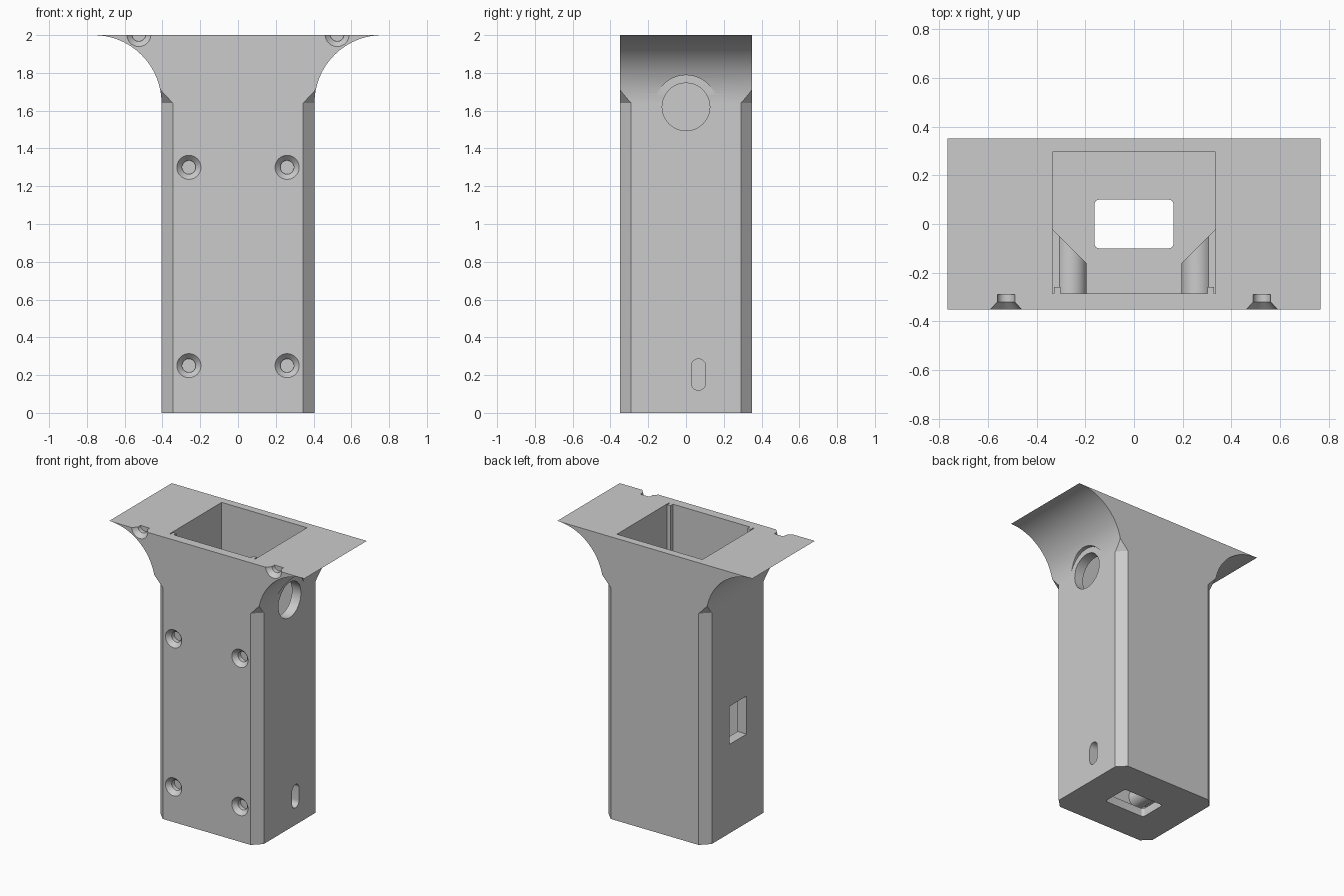
import bpy, bmesh
from math import sin, cos, pi, radians
from mathutils import Vector

cube = bpy.data.objects.get("Cube")
if cube:
    bpy.data.objects.remove(cube, do_unlink=True)

grey = bpy.data.materials.new("plain grey")
grey.use_nodes = True
grey.diffuse_color = (0.6, 0.6, 0.6, 1)
grey.node_tree.nodes["Principled BSDF"].inputs["Base Color"].default_value = (0.6, 0.6, 0.6, 1)

SCREW_Z = (0.25, 1.3)
BODY_X, BODY_Y, FLARE_R = 0.405, 0.35, 0.36
WALL_X, FRONT_IN, BACK_IN = 0.335, -0.285, 0.295


def loft(name, lower, upper):
    """Closed solid between two matching rings of points."""
    bm = bmesh.new()
    a = [bm.verts.new(p) for p in lower]
    b = [bm.verts.new(p) for p in upper]
    n = len(a)
    bm.faces.new(a)
    bm.faces.new(b)
    for i in range(n):
        j = (i + 1) % n
        bm.faces.new((a[i], a[j], b[j], b[i]))
    bmesh.ops.recalc_face_normals(bm, faces=bm.faces)
    mesh = bpy.data.meshes.new(name)
    bm.to_mesh(mesh)
    bm.free()
    mesh.materials.append(grey)
    obj = bpy.data.objects.new(name, mesh)
    bpy.context.collection.objects.link(obj)
    return obj


def place(axis, u, v, w):
    return {"x": (w, u, v), "y": (u, w, v), "z": (u, v, w)}[axis]


def prism(name, points, axis, lo, hi):
    return loft(name, [place(axis, u, v, lo) for u, v in points],
                [place(axis, u, v, hi) for u, v in points])


def box(name, x, y, z):
    return prism(name, [(x[0], y[0]), (x[1], y[0]), (x[1], y[1]), (x[0], y[1])], "z", *z)


def arc(cx, cy, r, start, end, n):
    return [(cx + r * cos(radians(start + (end - start) * i / n)),
             cy + r * sin(radians(start + (end - start) * i / n))) for i in range(n + 1)]


def circle(cx, cy, r, n=40):
    return arc(cx, cy, r, 0, 360, n)[:-1]


def rounded(w, h, r, cx=0, cy=0, n=6):
    corners = ((1, 1, 0), (-1, 1, 90), (-1, -1, 180), (1, -1, 270))
    return [p for sx, sy, a in corners
            for p in arc(cx + sx * (w / 2 - r), cy + sy * (h / 2 - r), r, a, a + 90, n)]


def combine(target, tool, operation):
    tool.hide_render = True
    mod = target.modifiers.new(tool.name, "BOOLEAN")
    mod.operation, mod.solver, mod.object = operation, "EXACT", tool
    bpy.context.view_layer.update()
    graph = bpy.context.evaluated_depsgraph_get()
    mesh = bpy.data.meshes.new_from_object(target.evaluated_get(graph))
    target.modifiers.clear()
    target.data = mesh
    bpy.data.objects.remove(tool, do_unlink=True)


# Column with a flared top
flare = arc(BODY_X + FLARE_R, 2 - FLARE_R, FLARE_R, 180, 90, 32)
profile = [(BODY_X, 0)] + flare
profile += [(-x, z) for x, z in reversed(profile)]
housing = prism("housing", profile, "y", -BODY_Y, BODY_Y)

# Chamfered corners with slanted upper ends
for sx in (-1, 1):
    for sy in (-1, 1):
        tri = [(0.305, 0.39), (0.445, 0.25), (0.445, 0.39)]
        tops = (1.64, 1.64, 1.79)
        tool = loft("corner_cutter", [(sx * x, sy * y, -0.1) for x, y in tri],
                    [(sx * x, sy * y, z) for (x, y), z in zip(tri, tops)])
        combine(housing, tool, "DIFFERENCE")

# Inner cavity
combine(housing, box("cavity", (-WALL_X, WALL_X), (FRONT_IN, BACK_IN), (0.06, 2.1)), "DIFFERENCE")

# Corner rails and screw bosses inside the cavity
for s in (-1, 1):
    rail = box("rail", sorted((s * 0.302, s * 0.328)), (-0.3, -0.258), (0.04, 2.0))
    combine(housing, rail, "UNION")
    for z in SCREW_Z:
        pts = arc(0.26, z, 0.065, 46, 314, 28)
        pts = [(0.35, pts[0][1])] + pts + [(0.35, pts[-1][1])]
        boss = loft("screw_boss", [(s * x, -0.3, h) for x, h in pts],
                    [(s * x, -0.02 - (WALL_X - x), h) for x, h in pts])
        combine(housing, boss, "UNION")

# Countersunk screw holes
for s in (-1, 1):
    for x, z in [(0.26, h) for h in SCREW_Z] + [(0.525, 2.003)]:
        shaft = prism("screw_hole", circle(s * x, z, 0.036), "y", -0.4, -0.29)
        combine(housing, shaft, "DIFFERENCE")
        sink = loft("countersink", [(u, -0.36, v) for u, v in circle(s * x, z, 0.073)],
                    [(u, -0.32, v) for u, v in circle(s * x, z, 0.036)])
        combine(housing, sink, "DIFFERENCE")

# Openings in the sides and the floor
openings = [
    prism("cable_hole", circle(0, 1.62, 0.126, 56), "x", 0.2, 0.8),
    prism("cable_recess", circle(0, 1.62, 0.168, 56), "x", 0.408, 0.9),
    prism("side_slot", rounded(0.076, 0.165, 0.0379, 0.066, 0.203, 10), "x", 0.32, 0.5),
    box("switch_opening", (-0.5, -0.32), (-0.1, 0.09), (0.63, 0.9)),
    prism("floor_opening", rounded(0.325, 0.2, 0.02), "z", -0.1, 0.1),
]
for tool in openings:
    combine(housing, tool, "DIFFERENCE")

# Smooth curves, sharp edges
bpy.ops.object.select_all(action="DESELECT")
housing.select_set(True)
bpy.context.view_layer.objects.active = housing
bpy.ops.object.shade_smooth_by_angle(angle=radians(25))
